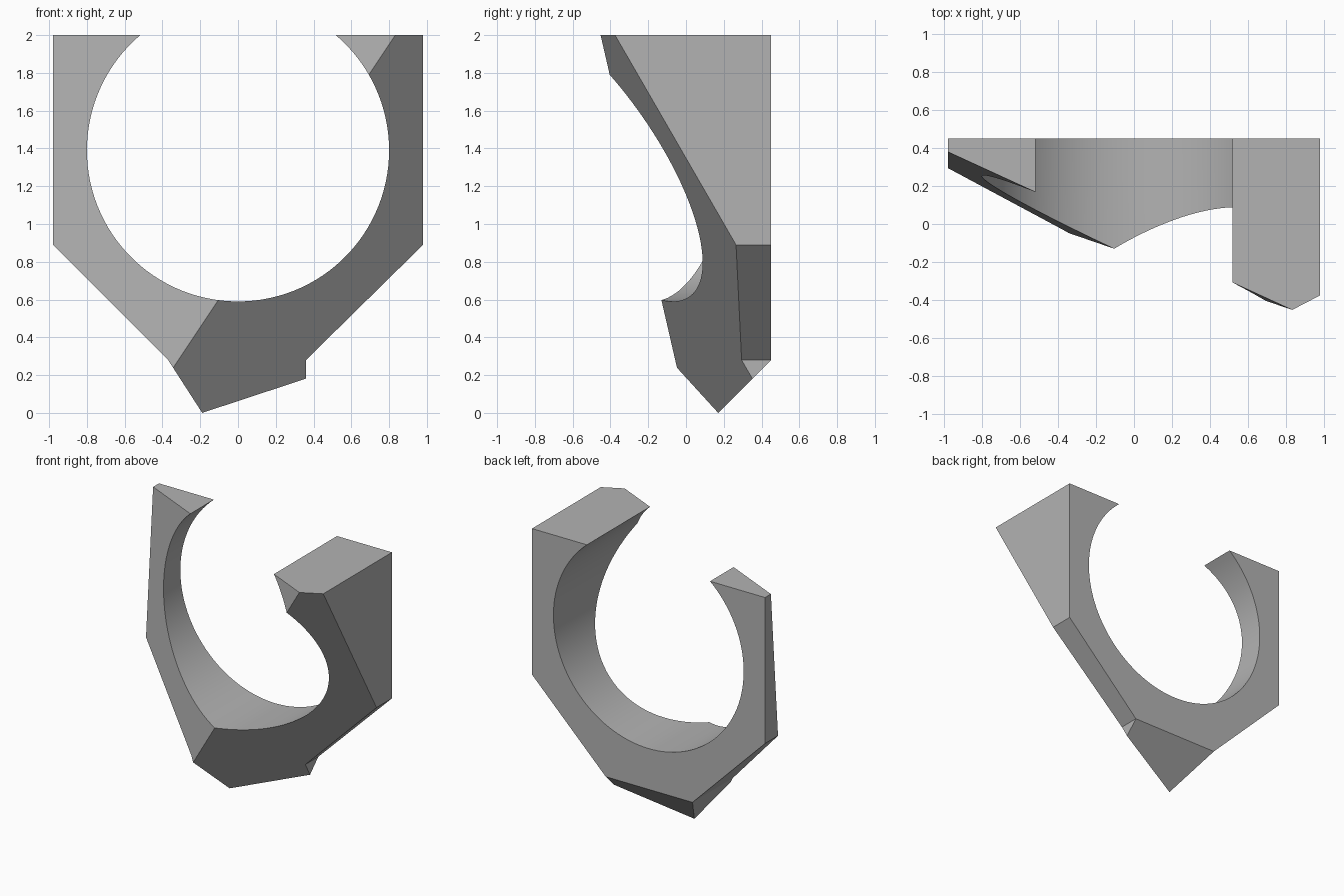
import bpy, bmesh, math
from mathutils import Vector

cube = bpy.data.objects.get("Cube")
if cube:
    bpy.data.objects.remove(cube, do_unlink=True)

# One plain grey for the whole part
grey = bpy.data.materials.new("plain grey")
grey.use_nodes = True
colour = (0.45, 0.45, 0.45, 1)
grey.diffuse_color = colour
grey.node_tree.nodes["Principled BSDF"].inputs["Base Color"].default_value = colour

TOP, BACK, FRONT = 2.0, 0.45, -0.8
RADIUS, CENTRE_Z, STEPS = 0.80, 1.39, 90

# Outer outline (x, z), from top left round the pointed bottom to top right
outline = [(-0.98, TOP), (-0.98, 0.89), (-0.37, 0.28), (-0.125, -0.1),
           (0.36, -0.1), (0.36, 0.28), (0.98, 0.89), (0.98, TOP)]

# Round opening, open at the top
start = math.asin((TOP - CENTRE_Z) / RADIUS)
sweep = math.pi + 2 * start
for i in range(STEPS + 1):
    a = start - sweep * i / STEPS
    outline.append((RADIUS * math.cos(a), CENTRE_Z + RADIUS * math.sin(a)))

# Extrude the outline from back to front
bm = bmesh.new()
face = bm.faces.new([bm.verts.new((x, BACK, z)) for x, z in outline])
extruded = bmesh.ops.extrude_face_region(bm, geom=[face], use_keep_orig=True)
front_verts = [g for g in extruded["geom"] if isinstance(g, bmesh.types.BMVert)]
bmesh.ops.translate(bm, verts=front_verts, vec=(0, FRONT - BACK, 0))
bmesh.ops.recalc_face_normals(bm, faces=bm.faces)


def slice_off(point, normal):
    """Remove everything on the normal side of a plane and cap the cut."""
    cut = bmesh.ops.bisect_plane(
        bm, geom=bm.verts[:] + bm.edges[:] + bm.faces[:], dist=1e-5,
        plane_co=point, plane_no=Vector(normal).normalized(), clear_outer=True)
    edges = [g for g in cut["geom_cut"]
             if isinstance(g, bmesh.types.BMEdge) and g.is_boundary]
    bmesh.ops.holes_fill(bm, edges=edges, sides=0)
    bmesh.ops.recalc_face_normals(bm, faces=bm.faces)


slice_off((-0.98, 0.38, TOP), (-0.459, -1, 0.077))    # left front slope
slice_off((-0.19, 0.17, 0), (0.52, -1, -0.577))       # right front slope
slice_off((0, 0.17, 0), (0, 1, -1))                   # chamfer under the back

mesh = bpy.data.meshes.new("open_ring_bracket")
bm.to_mesh(mesh)
bm.free()
mesh.materials.append(grey)
bracket = bpy.data.objects.new("open_ring_bracket", mesh)
bpy.context.collection.objects.link(bracket)

# Smooth the opening, keep every other edge sharp
bpy.ops.object.select_all(action="DESELECT")
bracket.select_set(True)
bpy.context.view_layer.objects.active = bracket
bpy.ops.object.shade_smooth_by_angle(angle=math.radians(8))
